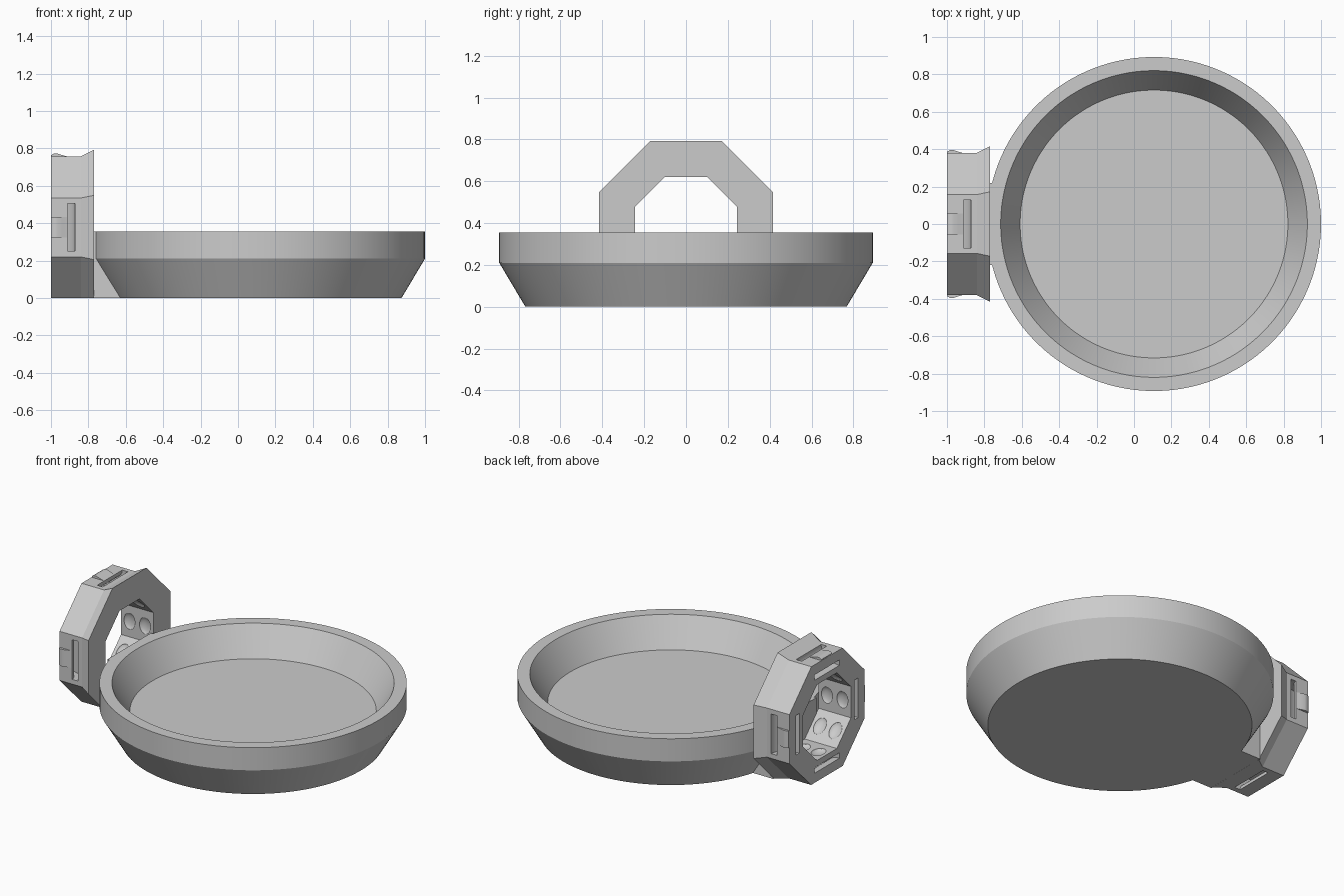
import bpy
import bmesh
from math import cos, sin, pi, radians
from mathutils import Matrix, Vector

cube = bpy.data.objects.get("Cube")
if cube:
    bpy.data.objects.remove(cube, do_unlink=True)

GREY = (0.6, 0.6, 0.6, 1)
mat = bpy.data.materials.new("plain grey")
mat.use_nodes = True
mat.diffuse_color = GREY
mat.node_tree.nodes["Principled BSDF"].inputs["Base Color"].default_value = GREY

RING_Z = 0.377      # height of the ring axis
JOIN_X = -0.772     # plane where ring and dish meet


def finish(name, bm, smooth_angle=20):
    bmesh.ops.recalc_face_normals(bm, faces=bm.faces[:])
    me = bpy.data.meshes.new(name)
    bm.to_mesh(me)
    bm.free()
    me.materials.append(mat)
    me.polygons.foreach_set("use_smooth", [True] * len(me.polygons))
    me.set_sharp_from_angle(angle=radians(smooth_angle))
    ob = bpy.data.objects.new(name, me)
    bpy.context.collection.objects.link(ob)
    return ob


def sweep(bm, profile, n, place, closed):
    """Sweep a (radius, height) profile around n sides."""
    rings = [[bm.verts.new(place(r, h, 2 * pi * (i + 0.5) / n)) for r, h in profile]
             for i in range(n)]
    count = len(profile) if closed else len(profile) - 1
    for i in range(n):
        a, b = rings[i], rings[(i + 1) % n]
        for j in range(count):
            k = (j + 1) % len(profile)
            bm.faces.new((a[j], a[k], b[k], b[j]))
    bmesh.ops.remove_doubles(bm, verts=bm.verts[:], dist=1e-5)


def prism(bm, outline, half_width, matrix=Matrix()):
    """Extrude an (x, z) outline along y."""
    sides = [[bm.verts.new(matrix @ Vector((x, y, z))) for x, z in outline]
             for y in (-half_width, half_width)]
    for s in sides:
        bm.faces.new(s)
    for i in range(len(outline)):
        j = (i + 1) % len(outline)
        bm.faces.new((sides[0][i], sides[0][j], sides[1][j], sides[1][i]))


def around(angle):
    """Turn about the ring axis; local z points out from the axis."""
    return Matrix.Translation((0, 0, RING_Z)) @ Matrix.Rotation(radians(angle), 4, 'X')


# Dish: one lathed profile, trimmed flat where it meets the ring
bm = bmesh.new()
dish_profile = [(0, 0), (0.768, 0), (0.893, 0.21), (0.893, 0.355),
                (0.82, 0.355), (0.716, 0.175), (0, 0.175)]
sweep(bm, dish_profile, 128,
      lambda r, h, a: (0.107 + r * cos(a), r * sin(a), h), False)
bmesh.ops.bisect_plane(bm, geom=bm.verts[:] + bm.edges[:] + bm.faces[:],
                       plane_co=(JOIN_X, 0, 0), plane_no=(-1, 0, 0), clear_outer=True)
finish("dish", bm)

# Connector block between dish and ring
bm = bmesh.new()
prism(bm, [(JOIN_X, 0.0005), (-0.6, 0.0005), (-0.6, 0.15),
           (-0.73, 0.3545), (JOIN_X, 0.3545)], 0.22)
finish("connector", bm)

# Octagonal ring with a flared inner lip and a flat foot
bm = bmesh.new()
ring_profile = [(0.38, -1), (0.38, -0.84), (0.415, -0.77), (0.243, -0.77), (0.243, -1)]
stretch = 1 / cos(pi / 8)
sweep(bm, ring_profile, 8,
      lambda r, h, a: (h, r * stretch * cos(a), RING_Z + r * stretch * sin(a)), True)
bmesh.ops.bisect_plane(bm, geom=bm.verts[:] + bm.edges[:] + bm.faces[:],
                       plane_co=(0, 0, 0), plane_no=(0, 0, -1), clear_outer=True)
bmesh.ops.holes_fill(bm, edges=[e for e in bm.edges if e.is_boundary], sides=0)
ring = finish("octagon_ring", bm)

# Cutter: curved strap slots on four sides, shallow dimples inside all eight
bm = bmesh.new()
angles = [radians(-15 + 10 * i) for i in range(13)]
slot = [(-1 + 0.13 * cos(a), 0.38 - 0.1 * sin(a)) for a in angles]
slot += [(-1 + 0.09 * cos(a), 0.38 - 0.065 * sin(a)) for a in reversed(angles)]
for side in range(4):
    prism(bm, slot, 0.127, around(90 * side))
for side in range(8):
    for x in (-0.94, -0.83):
        place = around(45 * side) @ Matrix.Translation((x, 0, 0.24))
        bmesh.ops.create_uvsphere(bm, u_segments=20, v_segments=10, radius=1,
                                  matrix=place @ Matrix.Diagonal((0.04, 0.055, 0.018, 1)))
cutter = finish("slot_cutter", bm)
cutter.hide_render = True

mod = ring.modifiers.new("slots", 'BOOLEAN')
mod.operation = 'DIFFERENCE'
mod.solver = 'EXACT'
mod.object = cutter
bpy.context.view_layer.update()
cut = bpy.data.meshes.new_from_object(
    ring.evaluated_get(bpy.context.evaluated_depsgraph_get()))
ring.modifiers.clear()
ring.data = cut
cut.set_sharp_from_angle(angle=radians(20))
bpy.data.objects.remove(cutter, do_unlink=True)

# Rounded strap guides on the top and both sides
bm = bmesh.new()
guide = [(-0.999, 0.375), (-0.999, 0.386), (-0.985, 0.395), (-0.965, 0.395),
         (-0.94, 0.387), (-0.915, 0.38), (-0.915, 0.375)]
for angle in (-90, 0, 90):
    prism(bm, guide, 0.055, around(angle))
finish("strap_guides", bm, 35)
